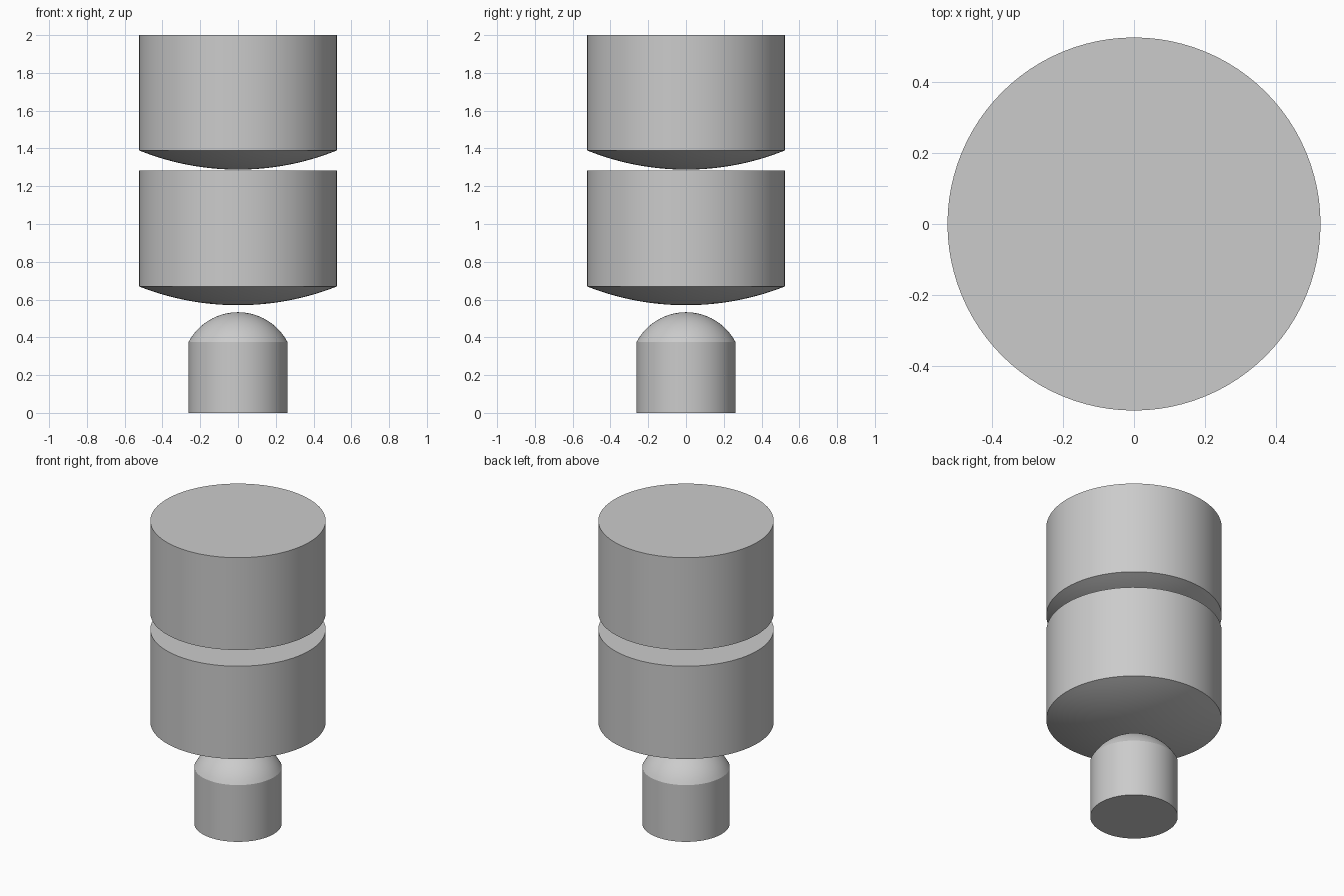
import bpy
import bmesh
from math import asin, sin, cos, pi, radians

SEGMENTS = 96
RINGS = 14

cube = bpy.data.objects.get("Cube")
if cube:
    bpy.data.objects.remove(cube, do_unlink=True)

# Single plain grey
grey = bpy.data.materials.new("light grey")
grey.use_nodes = True
colour = (0.6, 0.6, 0.6, 1)
grey.diffuse_color = colour
grey.node_tree.nodes["Principled BSDF"].inputs["Base Color"].default_value = colour


def capped_cylinder(name, radius, flat_z, rim_z, apex_z):
    """Cylinder with a flat end at flat_z and a spherical cap from rim_z to apex_z."""
    height = abs(apex_z - rim_z)
    side = 1 if apex_z > rim_z else -1
    sphere = (radius ** 2 + height ** 2) / (2 * height)
    sweep = asin(radius / sphere)
    bm = bmesh.new()

    def ring(r, z):
        return [bm.verts.new((r * cos(2 * pi * i / SEGMENTS),
                              r * sin(2 * pi * i / SEGMENTS), z))
                for i in range(SEGMENTS)]

    # Flat end, wall, then the rings of the cap
    rings = [ring(radius, flat_z)]
    for k in range(RINGS):
        angle = sweep * (1 - k / RINGS)
        z = apex_z - side * sphere * (1 - cos(angle))
        rings.append(ring(sphere * sin(angle), z))
    apex = bm.verts.new((0, 0, apex_z))
    bm.faces.new(rings[0])
    for low, high in zip(rings, rings[1:]):
        for i in range(SEGMENTS):
            j = (i + 1) % SEGMENTS
            bm.faces.new((low[i], low[j], high[j], high[i]))
    for i in range(SEGMENTS):
        bm.faces.new((rings[-1][i], rings[-1][(i + 1) % SEGMENTS], apex))
    bmesh.ops.recalc_face_normals(bm, faces=bm.faces)

    mesh = bpy.data.meshes.new(name)
    bm.to_mesh(mesh)
    bm.free()
    mesh.materials.append(grey)
    obj = bpy.data.objects.new(name, mesh)
    bpy.context.collection.objects.link(obj)
    bpy.ops.object.select_all(action="DESELECT")
    obj.select_set(True)
    bpy.context.view_layer.objects.active = obj
    bpy.ops.object.shade_smooth_by_angle(angle=radians(15))
    return obj


# Small pin with a domed top, and two drums with bulging undersides
capped_cylinder("domed_pin", 0.262, 0.0, 0.375, 0.533)
capped_cylinder("lower_drum", 0.525, 1.283, 0.67, 0.57)
capped_cylinder("upper_drum", 0.525, 2.0, 1.39, 1.288)
